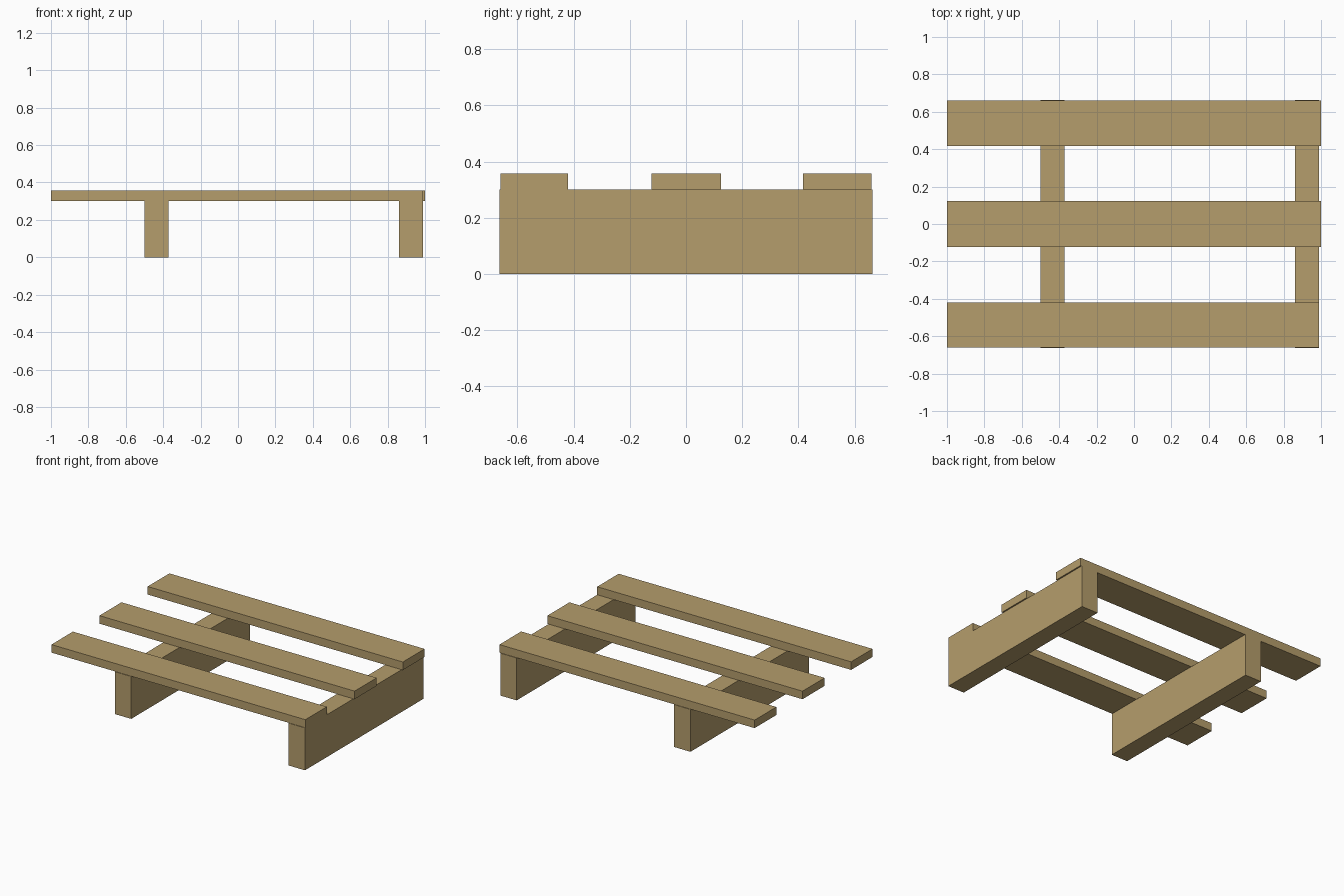
import bpy

if "Cube" in bpy.data.objects:
    bpy.data.objects.remove(bpy.data.objects["Cube"])

wood = bpy.data.materials.new("tan wood")
wood.diffuse_color = (0.462, 0.337, 0.150, 1)
wood.use_nodes = True
wood.node_tree.nodes["Principled BSDF"].inputs["Base Color"].default_value = wood.diffuse_color


def box(name, x0, x1, y0, y1, z0, z1):
    bpy.ops.mesh.primitive_cube_add(
        size=1, location=((x0 + x1) / 2, (y0 + y1) / 2, (z0 + z1) / 2))
    ob = bpy.context.object
    ob.name = name
    ob.scale = (x1 - x0, y1 - y0, z1 - z0)
    bpy.ops.object.transform_apply(location=False, rotation=False, scale=True)
    ob.data.materials.append(wood)
    return ob


BEAM_TOP, DECK_TOP = 0.30, 0.357

# Two upright bearer beams running front to back
for name, x in (("left_beam", -0.50), ("right_beam", 0.862)):
    box(name, x, x + 0.128, -0.664, 0.664, 0, BEAM_TOP)

# Three deck planks running left to right
for name, x1, y0, y1 in (("front_plank", 0.99, -0.66, -0.42),
                         ("middle_plank", 1.0, -0.123, 0.124),
                         ("back_plank", 1.0, 0.417, 0.66)):
    box(name, -1.0, x1, y0, y1, BEAM_TOP, DECK_TOP)
